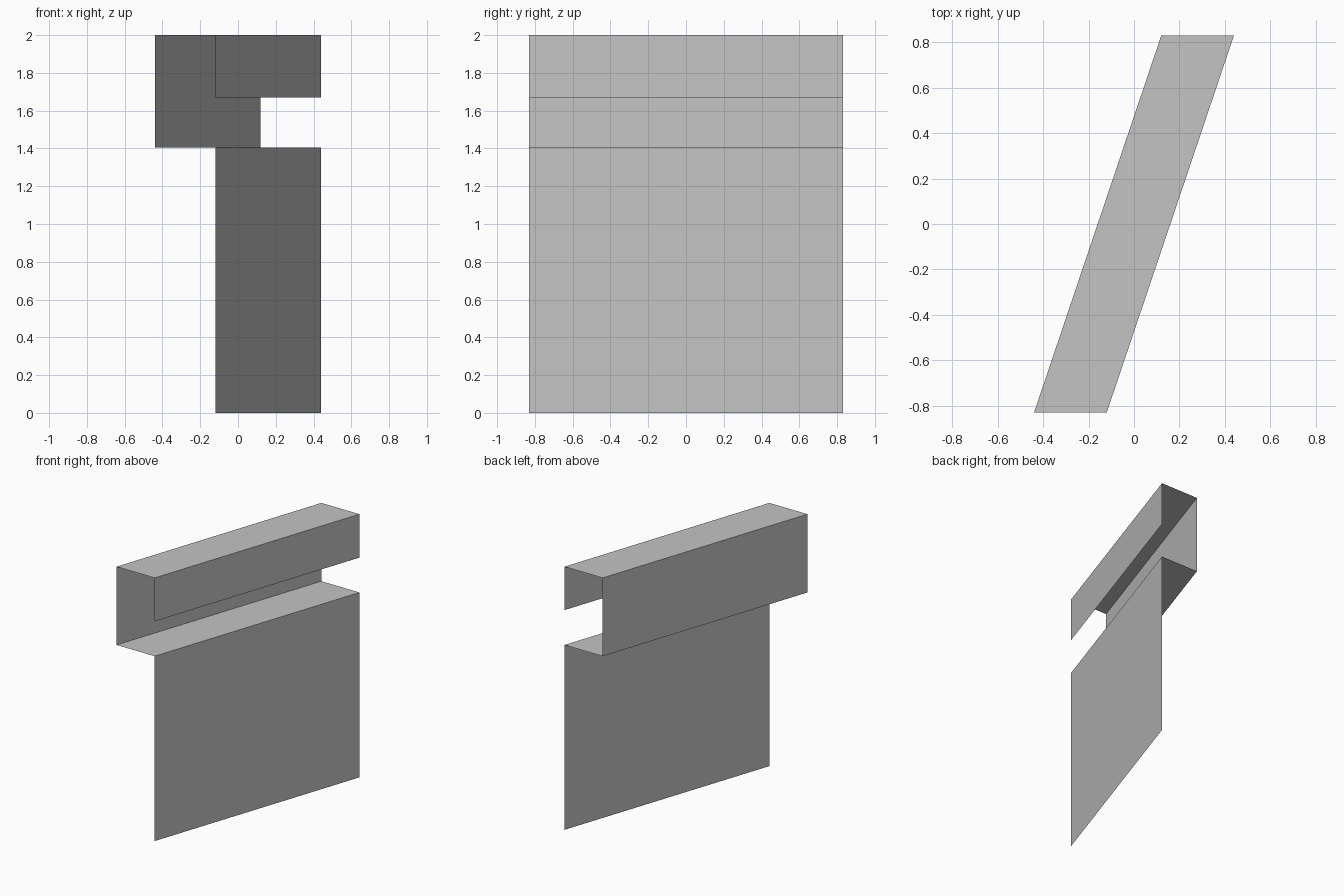
import bpy
import bmesh

cube = bpy.data.objects.get("Cube")
if cube:
    bpy.data.objects.remove(cube, do_unlink=True)

# Single grey sheet colour
grey = bpy.data.materials.new("light grey")
grey.use_nodes = True
colour = (0.55, 0.55, 0.55, 1)
grey.diffuse_color = colour
grey.node_tree.nodes["Principled BSDF"].inputs["Base Color"].default_value = colour

HALF_Y = 0.83    # half length of the sheet
SKEW = 0.28      # sideways shift of each end
OUTER, INNER = -0.16, 0.16
SHELF_Z, LIP_Z, TOP_Z = 1.405, 1.67, 2.0


def strip(name, start, end):
    """Sweep one profile segment (x, z) along the slanted length."""
    bm = bmesh.new()
    a, b = (bm.verts.new((x - SKEW, -HALF_Y, z)) for x, z in (start, end))
    edge = bm.edges.new((a, b))
    swept = bmesh.ops.extrude_edge_only(bm, edges=[edge])
    verts = [v for v in swept["geom"] if isinstance(v, bmesh.types.BMVert)]
    bmesh.ops.translate(bm, verts=verts, vec=(2 * SKEW, 2 * HALF_Y, 0))
    # Turn the face towards the outside of the fold
    bm.normal_update()
    for face in bm.faces:
        if face.normal.x + face.normal.z < 0:
            face.normal_flip()
    mesh = bpy.data.meshes.new(name)
    bm.to_mesh(mesh)
    bm.free()
    mesh.materials.append(grey)
    obj = bpy.data.objects.new(name, mesh)
    bpy.context.collection.objects.link(obj)
    return obj


# Folded sheet, from the hanging lip down to the main panel
strip("hanging_lip", (INNER, LIP_Z), (INNER, TOP_Z))
strip("top_cover", (INNER, TOP_Z), (OUTER, TOP_Z))
strip("back_panel", (OUTER, TOP_Z), (OUTER, SHELF_Z))
strip("shelf", (OUTER, SHELF_Z), (INNER, SHELF_Z))
strip("main_panel", (INNER, SHELF_Z), (INNER, 0))
